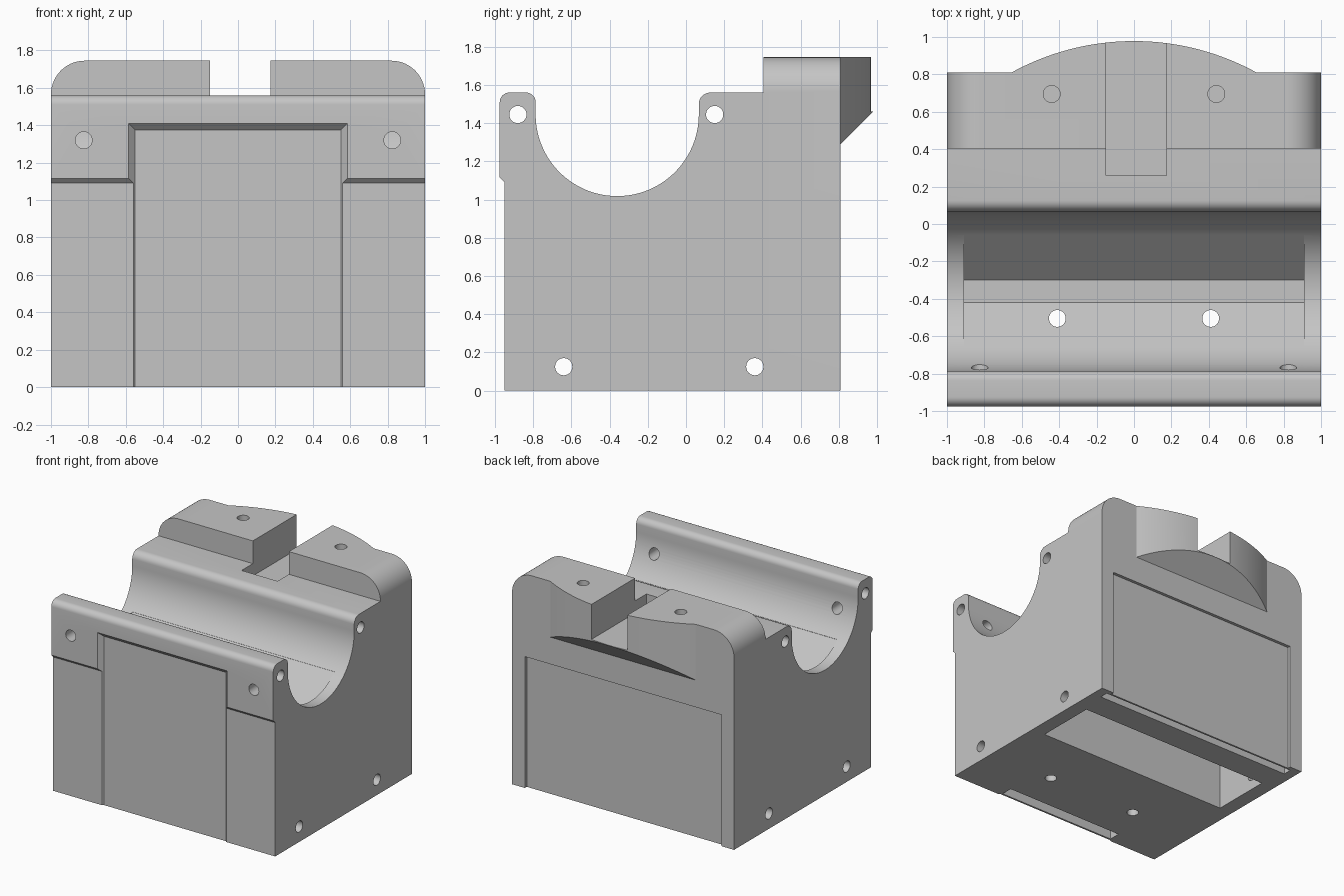
import bpy, bmesh
from math import sin, cos, pi, radians, sqrt, asin

cube = bpy.data.objects.get("Cube")
if cube:
    bpy.data.objects.remove(cube, do_unlink=True)

grey = bpy.data.materials.new("plain_grey")
grey.use_nodes = True
grey.diffuse_color = (0.56, 0.56, 0.56, 1)
grey.node_tree.nodes["Principled BSDF"].inputs["Base Color"].default_value = (0.56, 0.56, 0.56, 1)


def loft(name, ring_a, ring_b):
    """Closed solid between two matching rings of 3D points."""
    bm = bmesh.new()
    a = [bm.verts.new(p) for p in ring_a]
    b = [bm.verts.new(p) for p in ring_b]
    bm.faces.new(a)
    bm.faces.new(b)
    for i in range(len(a)):
        j = (i + 1) % len(a)
        bm.faces.new((a[i], a[j], b[j], b[i]))
    bmesh.ops.recalc_face_normals(bm, faces=bm.faces)
    mesh = bpy.data.meshes.new(name)
    bm.to_mesh(mesh)
    bm.free()
    mesh.materials.append(grey)
    obj = bpy.data.objects.new(name, mesh)
    bpy.context.collection.objects.link(obj)
    return obj


def prism(name, points, axis, lo, hi):
    """Extrude a 2D outline along x, y or z."""
    def place(p, t):
        return {"x": (t, p[0], p[1]), "y": (p[0], t, p[1]), "z": (p[0], p[1], t)}[axis]
    return loft(name, [place(p, lo) for p in points], [place(p, hi) for p in points])


def arc(cx, cy, r, start, end, steps):
    angles = [radians(start + (end - start) * i / steps) for i in range(steps + 1)]
    return [(cx + r * cos(t), cy + r * sin(t)) for t in angles]


def rect(x0, x1, y0, y1):
    return [(x0, y0), (x1, y0), (x1, y1), (x0, y1)]


def combine(target, tool, operation="DIFFERENCE"):
    mod = target.modifiers.new("combine", "BOOLEAN")
    mod.operation = operation
    mod.solver = "EXACT"
    mod.object = tool
    bpy.context.view_layer.objects.active = target
    bpy.ops.object.modifier_apply(modifier=mod.name)
    bpy.data.objects.remove(tool, do_unlink=True)


def hole(target, a, b, axis, lo, hi, r=0.045):
    combine(target, prism("drill", arc(a, b, r, 0, 348.75, 31), axis, lo, hi))


# Main block: side outline with cradle, lips and rear step
TOP, SHELF = 1.745, 1.56
cy, cz, cr = -0.36, 1.445, 0.427
outline = [(-0.95, 0), (0.81, 0), (0.81, TOP), (0.405, TOP), (0.405, SHELF)]
outline += arc(cy + cr + 0.06, SHELF - 0.06, 0.06, 90, 180, 8)
outline += arc(cy, cz, cr, 0, -180, 56)
outline += arc(cy - cr - 0.05, SHELF - 0.05, 0.05, 0, 90, 8)
outline += arc(-0.925, SHELF - 0.05, 0.05, 90, 180, 8)
outline += [(-0.975, 1.115), (-0.95, 1.09)]
block = prism("cradle_block", outline, "x", -1, 1)

# Rounded upper corners of the rear ridge
for side in (-1, 1):
    corner = arc(0.82, TOP - 0.18, 0.18, 0, 90, 14) + [(0.82, 1.9), (1.1, 1.9), (1.1, TOP - 0.18)]
    combine(block, prism("corner", [(side * x, z) for x, z in corner], "y", 0.3, 1.1))

# Bulging rear nose with a sloped underside
half, reach = 0.655, 0.168
radius = (half ** 2 + reach ** 2) / (2 * reach)
spread = asin(half / radius) * 180 / pi
bulge = arc(0, 0.81 + reach - radius, radius, 90 - spread, 90 + spread, 40)
nose = prism("rear_nose", bulge + [(-half, 0.6), (half, 0.6)], "z", 1, TOP)
combine(nose, prism("under_slope", [(0.5, 0.98), (1.2, 1.68), (1.2, 0.8), (0.5, 0.8)], "x", -1, 1))
combine(block, nose, "UNION")

# Notch through the ridge and nose
combine(block, prism("notch", rect(-0.15, 0.175, 0.26, 1.2), "z", 1.46, 2))


# Shallow chamfered panel recess on the front
def panel_ring(y):
    grow = -0.94 - y
    return [(x, y, z) for x, z in rect(-0.55 - grow, 0.55 + grow, -0.1, 1.375 + grow)]


combine(block, loft("front_panel", panel_ring(-0.94), panel_ring(-1.02)))

# Rear panel recess
combine(block, prism("rear_panel", rect(-0.885, 0.885, -0.1, 1.07), "y", 0.785, 0.9))

# Trough in the cradle floor
trough = [(-0.65, 1.3), (-0.65, 1.13), (-0.42, 0.9), (-0.3, 0.9), (-0.06, 1.14), (-0.06, 1.3)]
combine(block, prism("trough", trough, "x", -0.91, 0.91))

# Underside pocket and panel slots
combine(block, prism("pocket", rect(-0.88, 0.88, -0.02, 0.48), "z", -0.1, 0.85))
combine(block, prism("front_slot", rect(-0.54, 0.54, -0.925, -0.83), "z", -0.1, 0.9))
combine(block, prism("rear_slot", rect(-0.92, 0.92, 0.7, 0.77), "z", -0.1, 0.9))

# Cross holes from side to side
for y, z in ((-0.88, cz), (0.15, cz), (-0.64, 0.125), (0.36, 0.125)):
    hole(block, y, z, "x", -1.2, 1.2)

# Mirrored holes: front lip, ridge top and trough floor
for side in (-1, 1):
    hole(block, side * 0.825, 1.32, "y", -1.2, -0.6)
    hole(block, side * 0.44, 0.695, "z", 1.3, 2)
    hole(block, side * 0.41, -0.505, "z", -0.2, 1.2)

# Smooth curves, crisp edges
bpy.ops.object.select_all(action="DESELECT")
block.select_set(True)
bpy.context.view_layer.objects.active = block
bpy.ops.object.shade_smooth_by_angle(angle=radians(25))
